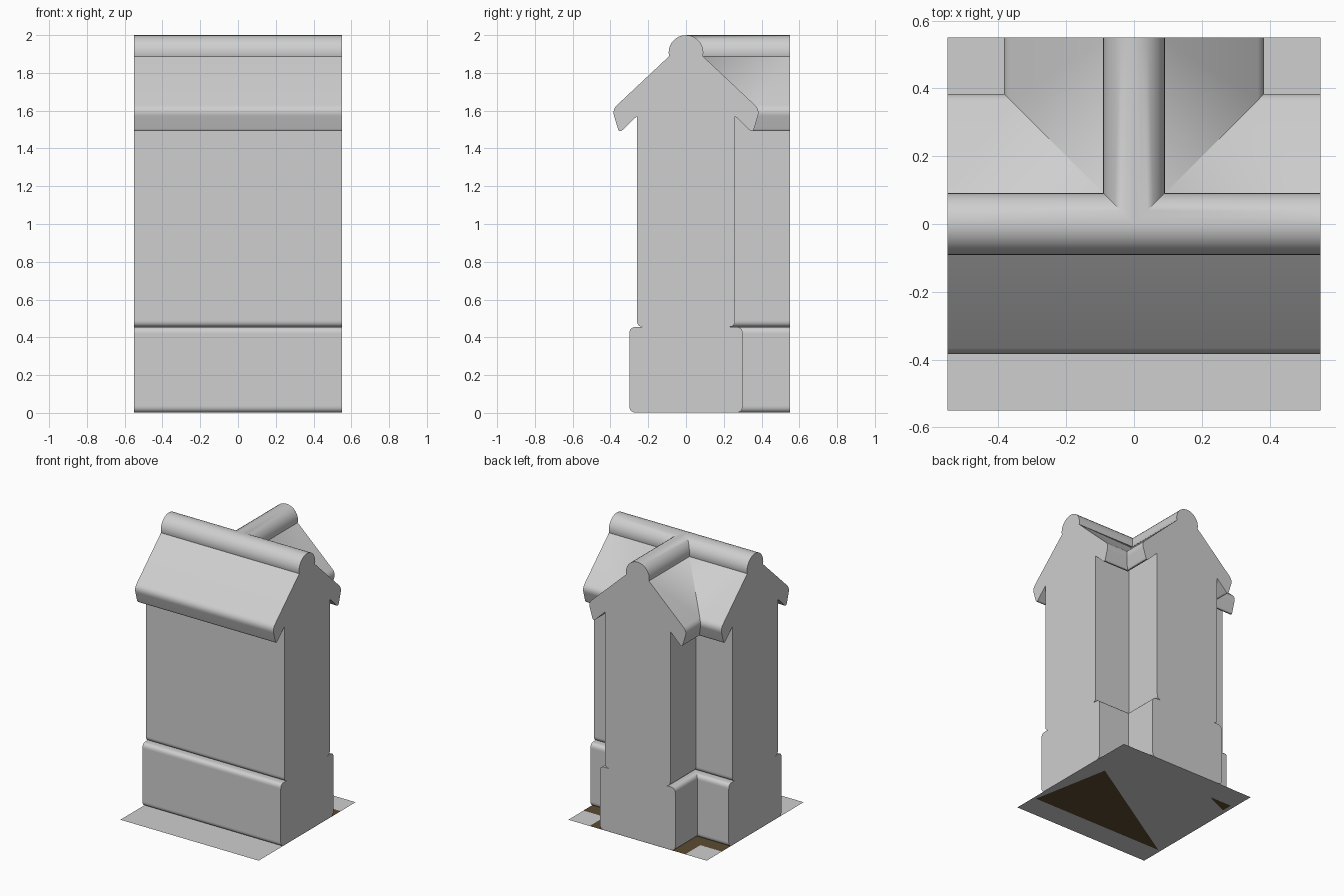
import bpy, bmesh, math
from mathutils import Vector

if "Cube" in bpy.data.objects:
    bpy.data.objects.remove(bpy.data.objects["Cube"])

END = 0.55          # half size of the tile


def material(name, color):
    m = bpy.data.materials.new(name)
    m.diffuse_color = (*color, 1)
    m.use_nodes = True
    m.node_tree.nodes["Principled BSDF"].inputs["Base Color"].default_value = m.diffuse_color
    return m


stone = material("grey stone", (0.62, 0.62, 0.62))
soil = material("dark brown soil", (0.105, 0.068, 0.03))


def rounded(points, steps=5):
    """Turn (u, z, radius) corners into an outline with soft corners."""
    out = []
    for i, (u, z, r) in enumerate(points):
        p = Vector((u, z))
        if r == 0:
            out.append(p)
            continue
        a = p + (Vector(points[i - 1][:2]) - p).normalized() * r
        b = p + (Vector(points[(i + 1) % len(points)][:2]) - p).normalized() * r
        for k in range(steps + 1):
            t = k / steps
            out.append(a * (1 - t) ** 2 + p * 2 * t * (1 - t) + b * t * t)
    return out


def tee(name, half):
    """Sweep a half profile along the three arms, mitred at the inner corners."""
    bm = bmesh.new()
    # arm direction, side direction, mitred or straight start
    runs = [((1, 0), (0, 1), 1), ((1, 0), (0, -1), 0),
            ((-1, 0), (0, 1), 1), ((-1, 0), (0, -1), 0),
            ((0, 1), (1, 0), 1), ((0, 1), (-1, 0), 1)]
    for d, n, mitre in runs:
        d, n = Vector((*d, 0)), Vector((*n, 0))
        start, stop = [], []
        for u, z in half:
            side = n * u + Vector((0, 0, z))
            start.append(bm.verts.new(side + d * u * mitre))
            stop.append(bm.verts.new(side + d * END))
        for i in range(len(half) - 1):
            bm.faces.new((start[i], start[i + 1], stop[i + 1], stop[i]))
        bm.faces.new(stop)
    bmesh.ops.remove_doubles(bm, verts=bm.verts, dist=1e-4)
    bmesh.ops.recalc_face_normals(bm, faces=bm.faces)
    finish(name, bm, stone)


def finish(name, bm, mat):
    mesh = bpy.data.meshes.new(name)
    bm.to_mesh(mesh)
    bm.free()
    mesh.materials.append(mat)
    ob = bpy.data.objects.new(name, mesh)
    bpy.context.collection.objects.link(ob)
    bpy.ops.object.select_all(action='DESELECT')
    ob.select_set(True)
    bpy.context.view_layer.objects.active = ob
    bpy.ops.object.shade_smooth_by_angle(angle=math.radians(32))
    mod = ob.modifiers.new("even shading", 'WEIGHTED_NORMAL')
    mod.keep_sharp = True


def flat(name, outlines, z, mat):
    bm = bmesh.new()
    for pts in outlines:
        bm.faces.new([bm.verts.new((x, y, z)) for x, y in pts])
    finish(name, bm, mat)


# Wide plinth
tee("plinth", rounded([(0, 0.002, 0), (0.30, 0.002, 0.035),
                       (0.30, 0.455, 0.035), (0, 0.455, 0)]))
# Wall with gabled top tucked into the roof
tee("wall", rounded([(0, 0.455, 0), (0.26, 0.455, 0.035),
                     (0.26, 1.60, 0), (0, 1.845, 0)]))
# Sloped roof slabs
tee("roof_slabs", rounded([(0, 1.822, 0), (0.353, 1.481, 0.025),
                           (0.391, 1.605, 0.035), (0.08, 1.897, 0), (0, 1.92, 0)]))
# Round ridge beam
R, N = 0.092, 14
tee("ridge", [Vector((R * math.sin(math.pi * i / N),
                      1.908 - R * math.cos(math.pi * i / N))) for i in range(N + 1)])

# Flat ground tile
flat("ground_tile", [[(-END, -END), (END, -END), (END, END), (-END, END)]], 0.001, stone)

# Soil showing under the eaves in the two inner corners
A, B = 0.27, 0.38
flat("soil_strips", [[(s * A, A), (s * END, A), (s * END, B),
                      (s * B, B), (s * B, END), (s * A, END)][::s] for s in (1, -1)],
     0.002, soil)
# Soil patches on the underside
flat("soil_underside", [[(-0.53, -0.38), (0.42, 0.2), (0.53, -0.38)],
                        [(-0.52, 0.3), (-0.52, 0.38), (-0.34, 0.38)]], 0.0, soil)
